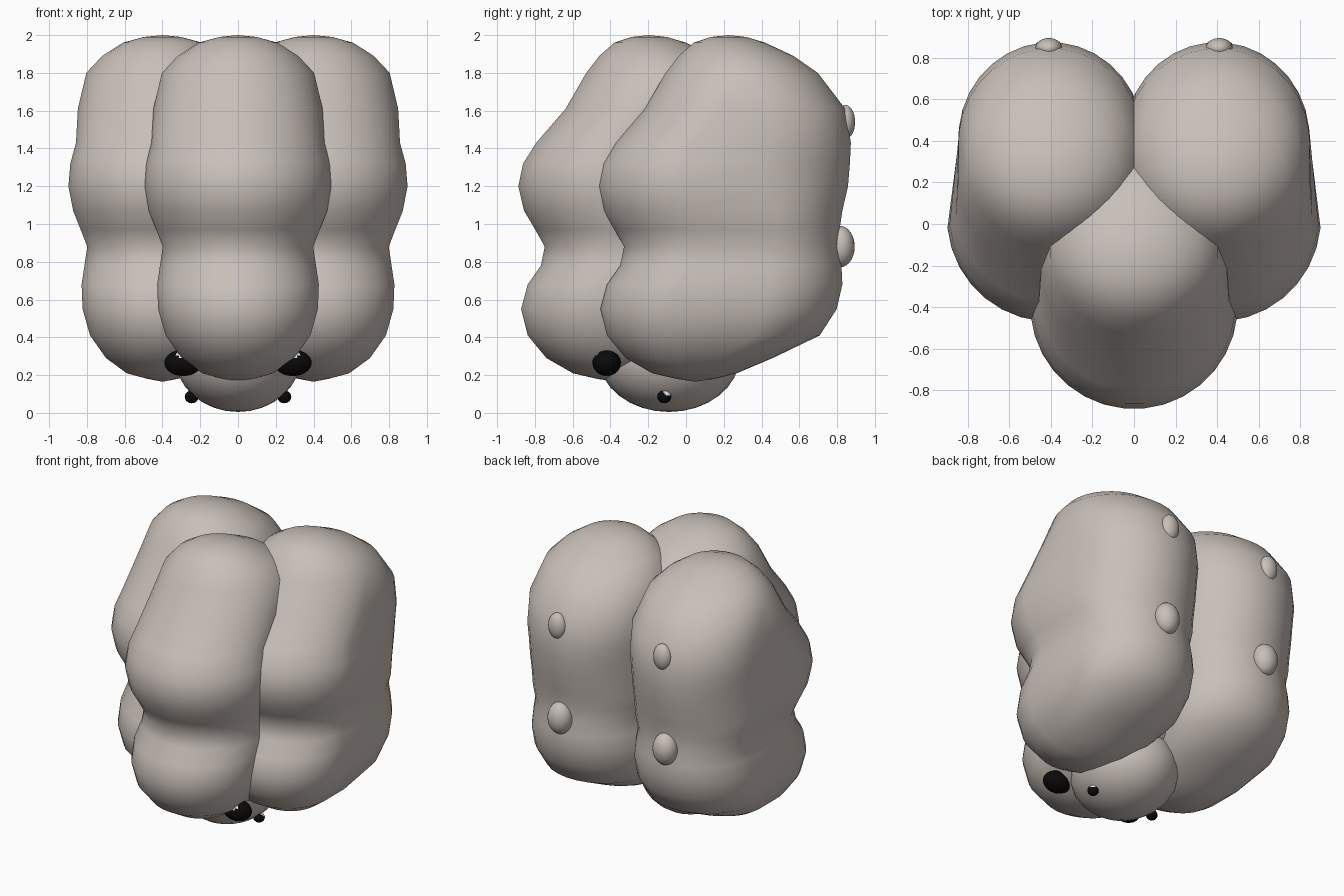
import bpy
import bmesh
import math
from mathutils import Vector

cube = bpy.data.objects.get("Cube")
if cube:
    bpy.data.objects.remove(cube, do_unlink=True)


def make_material(name, colour):
    mat = bpy.data.materials.new(name)
    mat.use_nodes = True
    mat.diffuse_color = colour
    mat.node_tree.nodes["Principled BSDF"].inputs["Base Color"].default_value = colour
    return mat


TAUPE = make_material("warm grey", (0.58, 0.52, 0.48, 1))
BLACK = make_material("eye black", (0.003, 0.003, 0.003, 1))
WHITE = make_material("eye glint", (0.85, 0.85, 0.85, 1))


def finish(name, bm, materials):
    mesh = bpy.data.meshes.new(name)
    bmesh.ops.recalc_face_normals(bm, faces=bm.faces)
    for face in bm.faces:
        face.smooth = True
    bm.to_mesh(mesh)
    bm.free()
    for mat in materials:
        mesh.materials.append(mat)
    obj = bpy.data.objects.new(name, mesh)
    bpy.context.collection.objects.link(obj)
    return obj


def ellipsoid(name, centre, radii, materials, glint=None, spread=0.85):
    """Ball with an optional second-colour patch facing the glint direction."""
    bm = bmesh.new()
    bmesh.ops.create_uvsphere(bm, u_segments=24, v_segments=16, radius=1)
    if glint:
        aim = Vector(glint).normalized()
        for face in bm.faces:
            if face.calc_center_median().normalized().dot(aim) > spread:
                face.material_index = 1
    bmesh.ops.scale(bm, vec=radii, verts=bm.verts)
    bmesh.ops.translate(bm, vec=centre, verts=bm.verts)
    return finish(name, bm, materials)


# Lobe sections from bottom to top: height, front, back, half width
SECTIONS = [
    (0.18, -0.05, 0.15, 0.08),
    (0.21, -0.18, 0.27, 0.19),
    (0.29, -0.32, 0.46, 0.3),
    (0.41, -0.42, 0.71, 0.385),
    (0.55, -0.455, 0.8, 0.425),
    (0.68, -0.42, 0.83, 0.43),
    (0.78, -0.35, 0.825, 0.415),
    (0.88, -0.33, 0.81, 0.4),
    (0.97, -0.38, 0.815, 0.435),
    (1.07, -0.44, 0.83, 0.475),
    (1.2, -0.47, 0.86, 0.5),
    (1.32, -0.445, 0.87, 0.49),
    (1.43, -0.375, 0.875, 0.46),
    (1.61, -0.22, 0.845, 0.45),
    (1.8, -0.11, 0.7, 0.405),
    (1.89, -0.04, 0.57, 0.32),
    (1.96, 0.04, 0.42, 0.21),
    (1.99, 0.13, 0.32, 0.1),
]
BACK_WIDTH = 0.445
SIDES = 32


def lobe(name, x, y):
    """Stack of rounded sections, broad at the front belly."""
    bm = bmesh.new()
    rings = []
    for z, front, back, width in SECTIONS:
        rear = min(width, BACK_WIDTH)
        reach = min(width, (back - front) / 2)
        ring = []
        for i in range(SIDES):
            a = 2 * math.pi * (i + 0.5) / SIDES
            side, along = math.cos(a), math.sin(a)
            if along < 0:
                point = (x + width * side, y + front + reach * (1 + along), z)
            else:
                point = (x + rear * side, y + back - reach * (1 - along), z)
            ring.append(bm.verts.new(point))
        rings.append(ring)
    for low, high in zip(rings, rings[1:]):
        for i in range(SIDES):
            j = (i + 1) % SIDES
            bm.faces.new((low[i], low[j], high[j], high[i]))
    # Close both ends with shallow fans
    for ring, z in ((rings[0], 0.165), (rings[-1], 2.0)):
        middle = sum((v.co for v in ring), Vector()) / SIDES
        tip = bm.verts.new((middle.x, middle.y, z))
        for i in range(SIDES):
            bm.faces.new((ring[i], ring[(i + 1) % SIDES], tip))
    return finish(name, bm, [TAUPE])


# Three body lobes
lobe("front_lobe", 0, -0.42)
for label, s in (("left", 1), ("right", -1)):
    lobe(label + "_lobe", s * 0.4, 0)

# Head tucked underneath
ellipsoid("head", (0, -0.09, 0.3), (0.335, 0.375, 0.295), [TAUPE])

for label, s in (("left", 1), ("right", -1)):
    # Bumps on the back
    ellipsoid(label + "_upper_bump", (s * 0.41, 0.845, 1.54), (0.065, 0.05, 0.09), [TAUPE])
    ellipsoid(label + "_lower_bump", (s * 0.41, 0.815, 0.88), (0.085, 0.078, 0.11), [TAUPE])
    # Large and small eyes
    ellipsoid(label + "_large_eye", (s * 0.29, -0.42, 0.265), (0.1, 0.075, 0.07),
              [BLACK, WHITE], (-s * 0.1, -0.7, 0.75), 0.88)
    ellipsoid(label + "_small_eye", (s * 0.245, -0.115, 0.085), (0.037, 0.037, 0.034),
              [BLACK, WHITE], (s * 0.5, 0.5, 0.7), 0.8)
